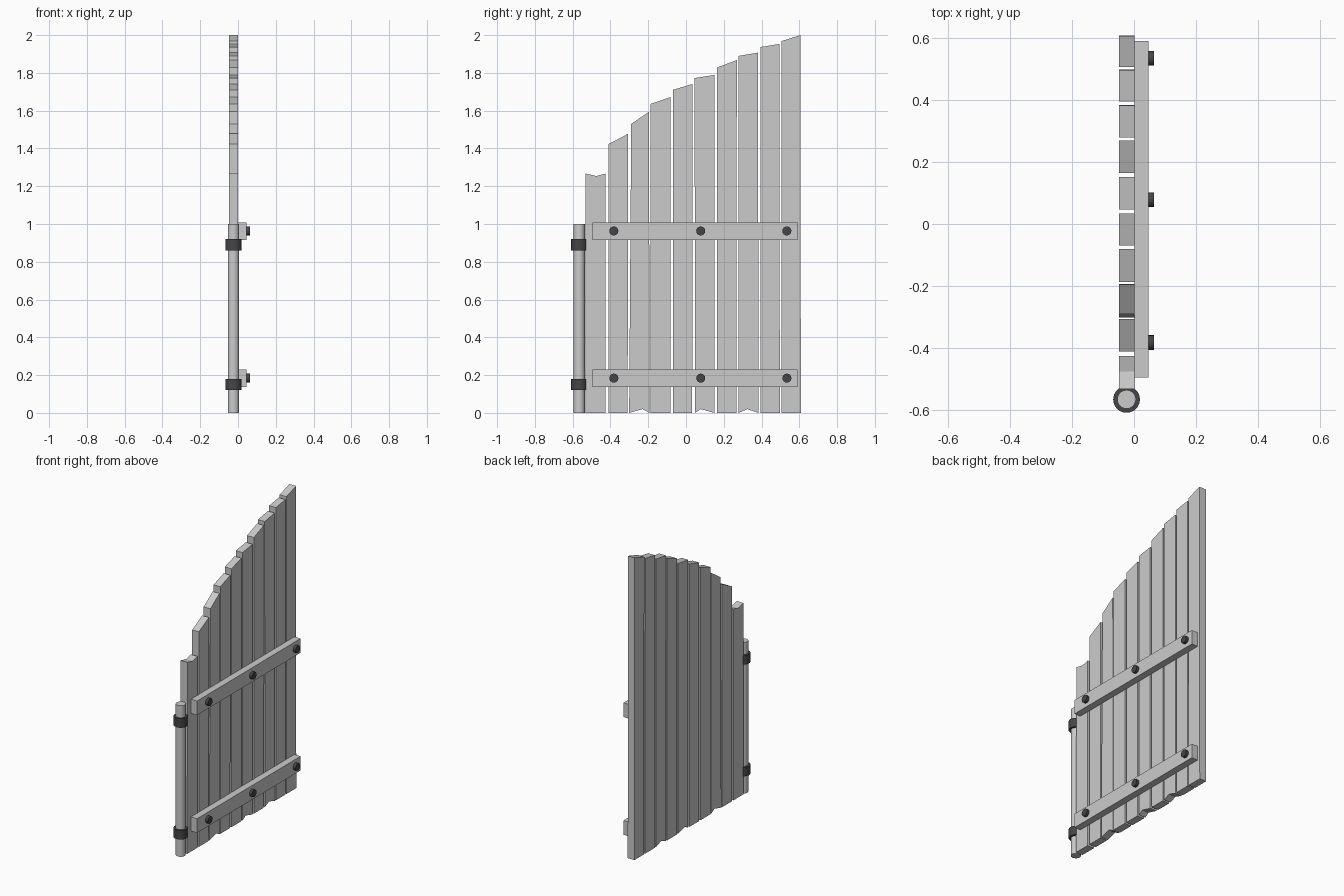
import bpy, bmesh, math
from mathutils import Matrix

if "Cube" in bpy.data.objects:
    bpy.data.objects.remove(bpy.data.objects["Cube"])

dark = bpy.data.materials.new("dark_iron")
dark.diffuse_color = (0.06, 0.06, 0.065, 1)
dark.use_nodes = True
dark.node_tree.nodes["Principled BSDF"].inputs["Base Color"].default_value = dark.diffuse_color


def finish(name, bm, mat=None, smooth=False):
    bmesh.ops.recalc_face_normals(bm, faces=bm.faces)
    me = bpy.data.meshes.new(name)
    bm.to_mesh(me)
    bm.free()
    if mat:
        me.materials.append(mat)
    for p in me.polygons:
        p.use_smooth = smooth
    ob = bpy.data.objects.new(name, me)
    bpy.context.collection.objects.link(ob)
    return ob


def slab(name, outline, x0, x1):
    """Extrude a (y, z) outline along x."""
    bm = bmesh.new()
    face = bm.faces.new([bm.verts.new((x0, y, z)) for y, z in outline])
    res = bmesh.ops.extrude_face_region(bm, geom=[face])
    for v in res["geom"]:
        if isinstance(v, bmesh.types.BMVert):
            v.co.x = x1
    return finish(name, bm)


def cylinder(name, centre, r, depth, sides, mat=None, along_x=False, smooth=True):
    bm = bmesh.new()
    m = Matrix.Translation(centre)
    if along_x:
        m = m @ Matrix.Rotation(math.pi / 2, 4, 'Y')
    bmesh.ops.create_cone(bm, cap_ends=True, segments=sides, radius1=r,
                          radius2=r, depth=depth, matrix=m)
    # keep the caps crisp
    for e in bm.edges:
        if len(e.link_faces) == 2 and e.calc_face_angle() > 1:
            e.smooth = False
    return finish(name, bm, mat, smooth)


# planks: bottom left/right y, top left/right y, top left/right z
planks = [
    (-0.533, -0.427, -0.531, -0.426, 1.267, 1.267),
    (-0.411, -0.309, -0.410, -0.306, 1.423, 1.478),
    (-0.301, -0.194, -0.290, -0.195, 1.530, 1.595),
    (-0.187, -0.083, -0.187, -0.081, 1.636, 1.672),
    (-0.070, 0.033, -0.070, 0.034, 1.710, 1.741),
    (0.047, 0.150, 0.046, 0.151, 1.773, 1.789),
    (0.165, 0.267, 0.164, 0.269, 1.828, 1.868),
    (0.279, 0.383, 0.278, 0.382, 1.890, 1.907),
    (0.394, 0.497, 0.395, 0.494, 1.937, 1.953),
    (0.506, 0.608, 0.505, 0.606, 1.968, 2.000),
]
bottom_notch = {2: -0.230, 5: 0.078, 7: 0.325}
for i, (bl, br, tl, tr, zl, zr) in enumerate(planks):
    pts = [(bl, 0)]
    if i in bottom_notch:
        pts.append((bottom_notch[i], 0.02))
    pts += [(br, 0), (tr, zr)]
    if i == 0:
        pts.append((-0.475, 1.254))
    pts.append((tl, zl))
    slab(f"plank_{i + 1}", pts, -0.048, 0.001)

# cross rails with bolts, and hinge rings on the post
for label, z, ring_z in (("lower", 0.183, 0.15), ("upper", 0.962, 0.89)):
    slab(f"{label}_rail", [(-0.494, z - 0.047), (0.589, z - 0.047),
                           (0.589, z + 0.047), (-0.494, z + 0.047)], 0.001, 0.046)
    for k, y in enumerate((-0.382, 0.078, 0.534)):
        cylinder(f"{label}_bolt_{k + 1}", (0.054, y, z + 0.001), 0.024, 0.021, 16, dark, True)
    cylinder(f"{label}_hinge_ring", (-0.024, -0.565, ring_z), 0.043, 0.06, 32, dark)

# hinge post
cylinder("hinge_post", (-0.024, -0.565, 0.5), 0.03, 1.0, 32)
